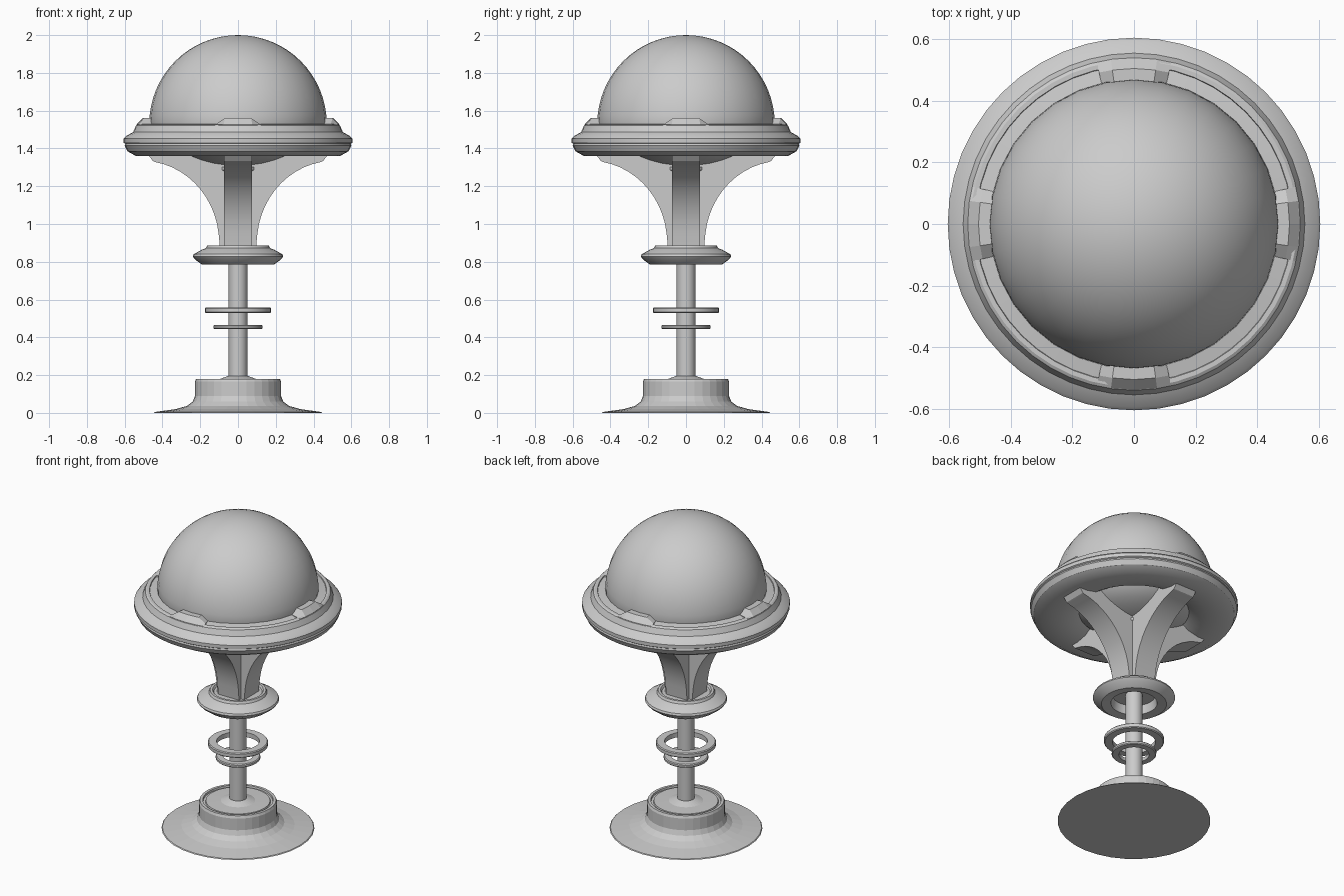
import bpy, bmesh
from math import sin, cos, pi, radians

if "Cube" in bpy.data.objects:
    bpy.data.objects.remove(bpy.data.objects["Cube"])


def make(name, verts, faces, angle=30):
    me = bpy.data.meshes.new(name)
    me.from_pydata(verts, [], faces)
    bm = bmesh.new()
    bm.from_mesh(me)
    bmesh.ops.remove_doubles(bm, verts=bm.verts, dist=1e-5)
    bmesh.ops.recalc_face_normals(bm, faces=bm.faces)
    bm.to_mesh(me)
    bm.free()
    ob = bpy.data.objects.new(name, me)
    bpy.context.collection.objects.link(ob)
    bpy.ops.object.select_all(action='DESELECT')
    ob.select_set(True)
    bpy.context.view_layer.objects.active = ob
    if angle:
        bpy.ops.object.shade_smooth_by_angle(angle=radians(angle))
    return ob


def lathe(name, profile, n=32, closed=False, angle=30):
    """Spin an (r, z) profile around the z axis."""
    m = len(profile)
    verts = [(r * cos(2 * pi * i / n), r * sin(2 * pi * i / n), z)
             for i in range(n) for r, z in profile]
    faces = []
    for i in range(n):
        a, b = i * m, (i + 1) % n * m
        for j in range(m if closed else m - 1):
            k = (j + 1) % m
            if profile[j][0] == 0:
                faces.append((a + j, b + k, a + k))
            elif profile[k][0] == 0:
                faces.append((a + j, b + j, a + k))
            else:
                faces.append((a + j, b + j, b + k, a + k))
    return make(name, verts, faces, angle)


# Flared base with a grooved lid
lathe("base", [(0, 0), (0.445, 0), (0.44, 0.005), (0.33, 0.02), (0.27, 0.037),
               (0.24, 0.06), (0.228, 0.09), (0.228, 0.165), (0.222, 0.18),
               (0.205, 0.18), (0.203, 0.168), (0.19, 0.168), (0.187, 0.176),
               (0.10, 0.178), (0.055, 0.195), (0, 0.195)], angle=0)

# Stem and its two floating rings
lathe("stem", [(0, 0.18), (0.05, 0.18), (0.05, 0.86), (0, 0.86)], 16)
for name, ri, ro, z, h in (("lower_ring", 0.088, 0.13, 0.455, 0.011),
                           ("upper_ring", 0.125, 0.175, 0.543, 0.015)):
    c = 0.005
    lathe(name, [(ri, z - h), (ro - c, z - h), (ro, z - h + c),
                 (ro, z + h - c), (ro - c, z + h), (ri, z + h)], 32, True)

# Collar, hollow underneath
lathe("collar", [(0, 0.845), (0.125, 0.845), (0.135, 0.79), (0.19, 0.785),
                 (0.225, 0.81), (0.24, 0.828), (0.235, 0.84), (0.19, 0.865),
                 (0.17, 0.872), (0.163, 0.887), (0.148, 0.887),
                 (0.14, 0.875), (0, 0.875)])

# Crossed curved support arms
half = [(0.095, 0.87)]
for i in range(1, 13):
    t = i / 12 * radians(80)
    half.append((0.51 - 0.41 * cos(t), 0.90 + 0.435 * sin(t)))
half += [(0.45, 1.333), (0.475, 1.365), (0.475, 1.40)]
outline = half + [(-x, z) for x, z in reversed(half)]
n, w = len(outline), 0.074
for name, turned in (("side_arms", False), ("front_back_arms", True)):
    verts = [(s * w, x, z) if turned else (x, s * w, z)
             for s in (-1, 1) for x, z in outline]
    # Quad strips between the mirrored halves keep the concave sides clean
    faces = [(i, (i + 1) % n, n + (i + 1) % n, n + i) for i in range(n)]
    for o in (0, n):
        faces += [(o + i, o + i + 1, o + n - 2 - i, o + n - 1 - i)
                  for i in range(n // 2 - 1)]
    make(name, verts, faces, 25)

# Small disc and bowl beneath the dome
lathe("bottom_disc", [(0, 1.28), (0.105, 1.28), (0.112, 1.286),
                      (0.112, 1.302), (0, 1.315)])
lathe("bowl", [(0, 1.305), (0.08, 1.31), (0.15, 1.322), (0.21, 1.34),
               (0.26, 1.36), (0.31, 1.39), (0.34, 1.42)])

# Broad rim
lathe("rim", [(0.32, 1.40), (0.36, 1.375), (0.43, 1.36), (0.54, 1.36),
              (0.585, 1.385), (0.60, 1.415), (0.597, 1.425),
              (0.605, 1.43), (0.605, 1.452), (0.595, 1.464),
              (0.555, 1.487), (0.54, 1.522), (0.53, 1.528),
              (0.515, 1.528), (0.513, 1.522), (0.465, 1.53),
              (0.45, 1.42)], 48, True)

# Four tapered lugs on the rim
for k, name in enumerate(("right_lug", "back_lug", "left_lug", "front_lug")):
    verts, faces = [], []
    for deg, top in ((-13, 1.53), (-8, 1.56), (0, 1.56), (8, 1.56), (13, 1.53)):
        a = k * pi / 2 + radians(deg)
        for r, z in ((0.462, 1.51), (0.462, top), (0.505, top), (0.538, 1.526), (0.538, 1.51)):
            verts.append((r * cos(a), r * sin(a), z))
    for i in range(4):
        for j in range(5):
            a, b = i * 5 + j, i * 5 + (j + 1) % 5
            faces.append((a, b, b + 5, a + 5))
    faces += [(0, 1, 2, 3, 4), (20, 21, 22, 23, 24)]
    make(name, verts, faces, 0)

# Dome
dome = [(0.46, 1.49)]
dome += [(0.47 * cos(i * pi / 32), 1.53 + 0.47 * sin(i * pi / 32)) for i in range(16)]
lathe("dome", dome + [(0, 2.0)], 32, angle=40)
